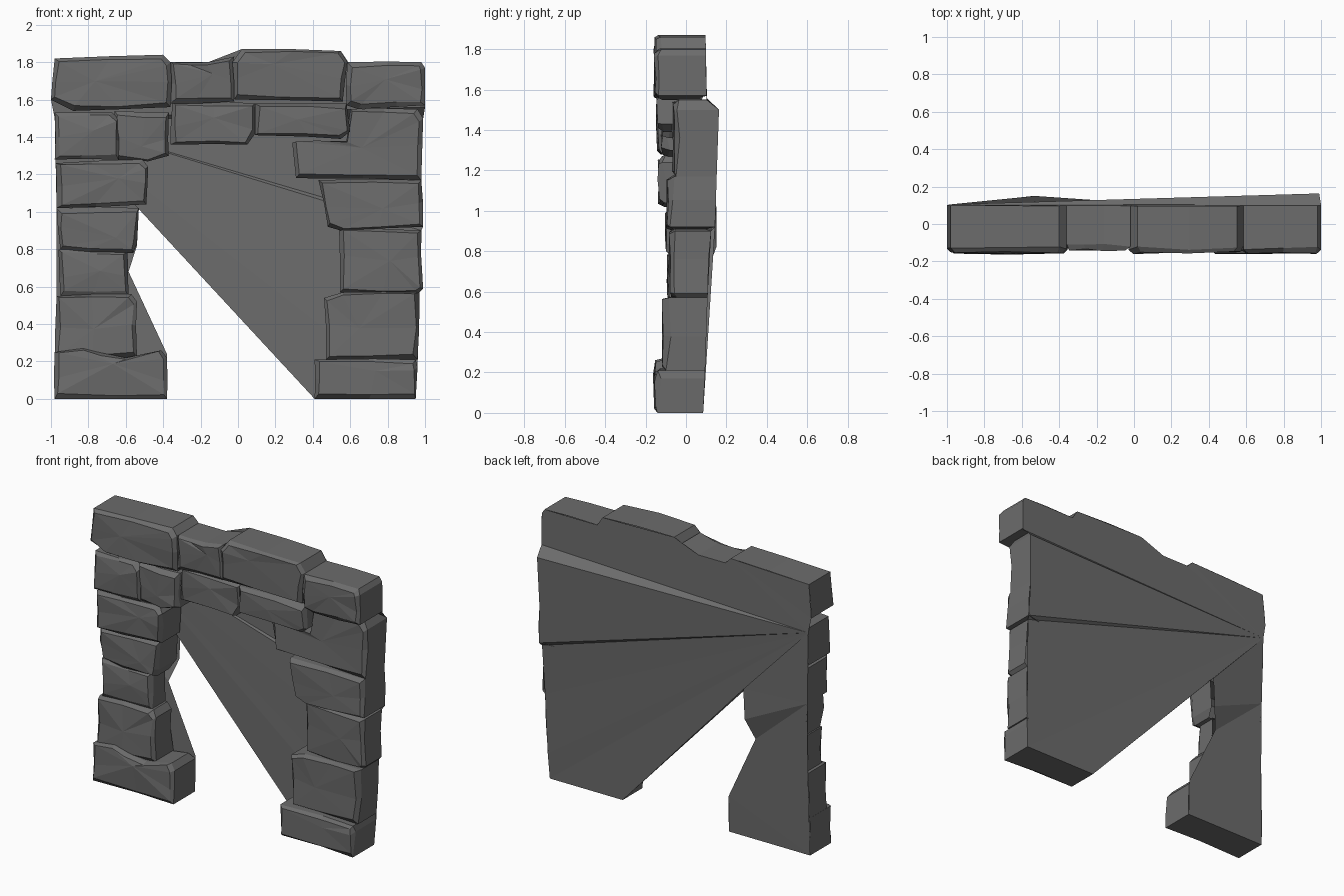
import bpy, bmesh, random
from mathutils import Vector

if "Cube" in bpy.data.objects:
    bpy.data.objects.remove(bpy.data.objects["Cube"])

random.seed(4)

# dark grey rock
rock = bpy.data.materials.new("dark_rock")
rock.diffuse_color = (0.15, 0.15, 0.15, 1)
rock.use_nodes = True
rock.node_tree.nodes["Principled BSDF"].inputs["Base Color"].default_value = rock.diffuse_color


def lerp_table(t, table):
    for (a, va), (b, vb) in zip(table, table[1:]):
        if t <= b:
            return va + (vb - va) * (t - a) / (b - a)
    return table[-1][1]


def back_y(x, z):
    """Depth of the rear sheet: swells towards the right at mid height."""
    if abs(x + 0.53) < 0.03 and 0.75 < z < 1.05:
        return 0.15
    swell = lerp_table(z, [(0, 0), (0.2, 0.1), (0.57, 0.2), (0.89, 0.3), (0.92, 0.75),
                           (1.5, 1), (1.55, 0), (2, 0)])
    base = lerp_table(z, [(0, 0.085), (0.6, 0.095), (1.55, 0.102), (2, 0.095)])
    return base + swell * (0.002 + 0.03 * (x + 1))


def finish(name, bm):
    me = bpy.data.meshes.new(name)
    bm.to_mesh(me)
    bm.free()
    me.materials.append(rock)
    ob = bpy.data.objects.new(name, me)
    bpy.context.collection.objects.link(ob)
    return ob


def stone(name, pts, front, chamfer=0.022):
    """Rough block: outline (x, z) clockwise, open at the back, faceted front."""
    bm = bmesh.new()
    jit = lambda a: random.uniform(-a, a)
    cx = sum(p[0] for p in pts) / len(pts)
    cz = sum(p[1] for p in pts) / len(pts)
    hw = max(abs(p[0] - cx) for p in pts)
    hh = max(abs(p[1] - cz) for p in pts)
    # split each long edge so the stone is uneven
    ring = []
    for i, p in enumerate(pts):
        q = pts[(i + 1) % len(pts)]
        ring.append((p[0], p[1]))
        d = Vector((q[0] - p[0], q[1] - p[1]))
        if d.length > 0.2:
            t = random.uniform(0.4, 0.6)
            flat = 0 if max(p[1], q[1]) < 0.01 else 0.006
            ring.append((p[0] + d.x * t + jit(flat), p[1] + d.y * t + jit(flat)))
    back, side, face = [], [], []
    for x, z in ring:
        # hidden rear corners stop just short of the sheet
        outer = abs(x) > 0.93 or z > 1.75 or z < 0.01 or (x < 0 and z < 0.24)
        back.append(bm.verts.new((x, back_y(x, z) - (0 if outer else 0.03), z)))
        side.append(bm.verts.new((x, front + chamfer + 0.01 + jit(0.014), z)))
        sx, sz = 1 - chamfer / hw, 1 - chamfer / hh
        face.append(bm.verts.new((cx + (x - cx) * sx + jit(0.008), front + 0.006 + jit(0.007),
                                  cz + (z - cz) * sz + jit(0.008))))
    n = len(ring)
    for i in range(n):
        j = (i + 1) % n
        bm.faces.new((back[i], back[j], side[j], side[i]))
        bm.faces.new((side[i], side[j], face[j], face[i]))
    # off-centre crown point makes broad uneven facets
    mid = bm.verts.new((cx + jit(0.3) * hw, front + jit(0.006), cz + jit(0.3) * hh))
    for i in range(n):
        bm.faces.new((face[i], face[(i + 1) % n], mid))
    bmesh.ops.recalc_face_normals(bm, faces=bm.faces)
    return finish(name, bm)


# left pier, from the ground up
left = [
    (-0.16, [(-.98, 0), (-.98, .25), (-.83, .27), (-.60, .22), (-.41, .26), (-.38, .22), (-.38, 0)]),
    (-0.12, [(-.98, .22), (-.97, .55), (-.57, .56), (-.54, .52), (-.54, .22)]),
    (-0.095, [(-.95, .55), (-.96, .80), (-.59, .79), (-.585, .55)]),
    (-0.105, [(-.95, .80), (-.97, 1.02), (-.53, 1.02), (-.54, .83), (-.56, .78)]),
    (-0.14, [(-.97, 1.02), (-.975, 1.26), (-.51, 1.28), (-.48, 1.24), (-.49, 1.04)]),
]
# right pier, from the ground up
right = [
    (-0.16, [(.41, 0), (.41, .21), (.95, .21), (.96, .17), (.95, 0)]),
    (-0.12, [(.47, .21), (.46, .54), (.56, .57), (.97, .57), (.96, .21)]),
    (-0.085, [(.545, .57), (.54, .92), (.98, .90), (.99, .59), (.97, .57)]),
    (-0.10, [(.48, .92), (.43, 1.17), (.98, 1.17), (.99, .92), (.55, .90)]),
    (-0.07, [(.31, 1.18), (.29, 1.37), (.58, 1.38), (.60, 1.55), (.96, 1.55), (.99, 1.50), (.98, 1.17)]),
]
# two courses bridging the opening
courses = [
    (-0.145, [(-.98, 1.28), (-.98, 1.53), (-.67, 1.53), (-.64, 1.50), (-.64, 1.28)]),
    (-0.125, [(-.67, 1.28), (-.66, 1.54), (-.37, 1.53), (-.37, 1.30), (-.48, 1.27)]),
    (-0.12, [(-.36, 1.36), (-.35, 1.60), (.09, 1.58), (.10, 1.43), (.05, 1.36)]),
    (-0.145, [(.09, 1.41), (.09, 1.58), (.58, 1.58), (.60, 1.43), (.55, 1.39)]),
    (-0.16, [(-1.0, 1.60), (-.98, 1.82), (-.40, 1.84), (-.36, 1.80), (-.36, 1.56), (-.88, 1.54)]),
    (-0.145, [(-.36, 1.58), (-.36, 1.80), (-.16, 1.80), (-.02, 1.83), (-.02, 1.59)]),
    (-0.16, [(-.02, 1.60), (-.03, 1.80), (.02, 1.87), (.55, 1.86), (.585, 1.80), (.56, 1.59)]),
    (-0.16, [(.58, 1.57), (.585, 1.80), (.98, 1.80), (1.0, 1.77), (1.0, 1.57), (.64, 1.55)]),
]
for label, group in (("left_pier", left), ("right_pier", right), ("lintel", courses)):
    for k, (front, pts) in enumerate(group):
        stone(f"{label}_stone_{k + 1}", pts, front)

# flat rear sheet: crown band, a fan webbing the opening, and the left pier back
hub = (-.98, 1.50)
crown = [hub, (-1, 1.60), (-.98, 1.82), (-.40, 1.84), (-.36, 1.80), (-.16, 1.80),
         (.02, 1.87), (.55, 1.86), (.59, 1.80), (.98, 1.80), (1, 1.77), (1, 1.56)]
fan = [(1, 1.56), (.99, 1.50), (.98, 1.17), (.99, .92), (.98, .90), (.97, .57),
       (.96, .17), (.95, 0), (.41, 0), (-.53, 1.02)]
pier = [(-.98, 0), (-.97, .55), (-.97, 1.02), hub, (-.53, 1.02), (-.54, .82),
        (-.585, .68), (-.38, .24), (-.38, 0)]
bm = bmesh.new()
for outline in [crown, pier] + [[hub, a, b] for a, b in zip(fan, fan[1:])]:
    bm.faces.new([bm.verts.new((x, hub_y, z)) for x, z in outline
                  for hub_y in [0.105 if (x, z) == hub else back_y(x, z)]])
bmesh.ops.remove_doubles(bm, verts=bm.verts, dist=0.001)
bmesh.ops.triangulate(bm, faces=bm.faces)
for f in bm.faces:
    f.normal_update()
    if f.normal.y < 0:
        f.normal_flip()
finish("rear_sheet", bm)
